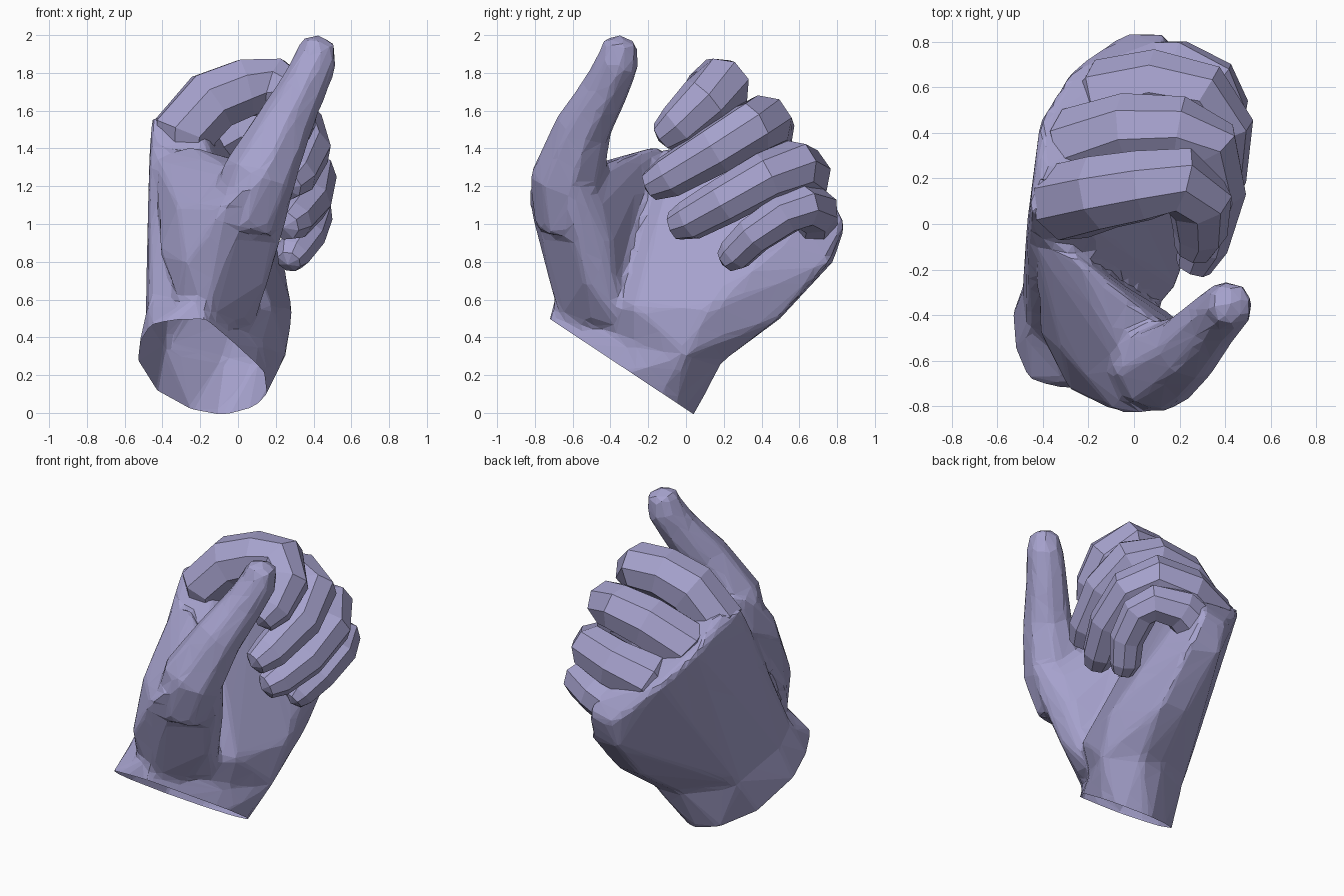
import bpy
import bmesh
import math
from mathutils import Vector

cube = bpy.data.objects.get("Cube")
if cube:
    bpy.data.objects.remove(cube, do_unlink=True)

# One flat colour for the whole hand
skin = bpy.data.materials.new("lavender_skin")
skin.use_nodes = True
colour = (0.38, 0.36, 0.61, 1.0)
skin.diffuse_color = colour
skin.node_tree.nodes["Principled BSDF"].inputs["Base Color"].default_value = colour


def add_object(name, bm):
    """Turn a bmesh into a flat-shaded object with the skin material."""
    bmesh.ops.recalc_face_normals(bm, faces=bm.faces[:])
    mesh = bpy.data.meshes.new(name)
    bm.to_mesh(mesh)
    bm.free()
    mesh.materials.append(skin)
    obj = bpy.data.objects.new(name, mesh)
    bpy.context.collection.objects.link(obj)
    return obj


def hull(bm, points):
    """Add a solid wrapped tightly around a few landmark points."""
    verts = [bm.verts.new(p) for p in points]
    result = bmesh.ops.convex_hull(bm, input=verts)
    loose = set(result["geom_interior"]) | set(result["geom_unused"])
    loose = [v for v in loose if isinstance(v, bmesh.types.BMVert)]
    bmesh.ops.delete(bm, geom=loose, context="VERTS")


def limb(bm, joints, sides=8):
    """Add a tapered tube through joints given as (x, y, z, radius)."""
    centres = [Vector(j[:3]) for j in joints]
    rings = []
    side = Vector((0, 0, 1))
    last = len(joints) - 1
    for i, joint in enumerate(joints):
        along = (centres[min(i + 1, last)] - centres[max(i - 1, 0)]).normalized()
        side = (side - along * side.dot(along)).normalized()
        other = along.cross(side)
        ring = []
        for k in range(sides):
            a = math.tau * (k + 0.5) / sides
            offset = side * math.cos(a) + other * math.sin(a)
            ring.append(bm.verts.new(centres[i] + offset * joint[3]))
        rings.append(ring)
    for low, high in zip(rings, rings[1:]):
        for k in range(sides):
            n = (k + 1) % sides
            bm.faces.new((low[k], low[n], high[n], high[k]))
    bm.faces.new(rings[0][::-1])
    # Rounded tip
    end = (centres[-1] - centres[-2]).normalized()
    tip = bm.verts.new(centres[-1] + end * joints[-1][3] * 0.4)
    for k in range(sides):
        bm.faces.new((rings[-1][k], rings[-1][(k + 1) % sides], tip))


# Slanted wrist rim, extended a little past its cutting plane
wrist_centre = Vector((0, .03, 0))
wrist_normal = Vector((0, -1, -1.51)).normalized()
rim_profile = [(-.52, .38), (-.46, .47), (-.15, .48), (.09, .26), (.11, .1),
               (.05, .03), (-.1, -.01), (-.25, .02), (-.43, .12), (-.53, .28)]
rim = [Vector((x, .03 - 1.51 * z, z)) + wrist_normal * d
       for x, z in rim_profile for d in (0, .1)]

# Wrist, palm and thumb mound as overlapping solids
wrist_top = [(.1, .19, .27), (-.08, .18, .28), (.26, 0, .31), (.12, -.28, .36),
             (-.47, -.45, .6), (-.2, -.69, .62), (-.49, -.3, .5), (-.39, 0, .35)]
knuckles = [(-.47, 0, 1.42), (-.46, .06, 1.57), (-.39, .22, 1.58),
            (-.41, .46, 1.42), (-.28, .67, 1.24), (-.1, .8, 1.04)]
outer_edge = [(.18, .48, .49), (0, .5, .5), (.18, .75, .79), (-.03, .78, .8),
              (.14, .84, 1), (-.02, .84, .98), (.1, .79, 1.1)]
heel = [(.29, .12, .55), (.25, .35, .75), (.18, -.28, .56)]
finger_base = [(.15, .72, 1.12), (.05, .52, 1.3), (-.08, .28, 1.46), (-.17, -.03, 1.46)]
mound = [(-.17, -.67, .5), (-.32, -.63, .6), (.02, -.5, .48), (.08, -.35, .46),
         (-.28, -.73, .8), (-.07, -.83, 1.1), (.08, -.83, 1.22), (-.32, -.55, 1.1),
         (-.43, -.25, 1.12), (-.43, -.1, 1.34), (.25, -.6, 1), (.31, -.6, 1.25),
         (.16, -.53, .7), (.17, -.4, .88), (.2, -.45, 1.1), (-.25, -.14, 1.42),
         (-.42, -.46, .85), (-.2, -.36, 1.33), (.02, -.43, 1.26)]

bm = bmesh.new()
hull(bm, rim + wrist_top)
hull(bm, wrist_top + knuckles + outer_edge + heel + finger_base)
hull(bm, mound)
# Raised thumb
limb(bm, [
    (.02, -.6, 1, .2), (.11, -.63, 1.25, .2), (.24, -.54, 1.52, .155),
    (.34, -.43, 1.71, .13), (.41, -.36, 1.86, .118), (.425, -.35, 1.965, .095)])
palm = add_object("palm_and_thumb", bm)

# Melt the solids into one skin, then reduce it to irregular facets
melt = palm.modifiers.new("melt", "REMESH")
melt.mode = "VOXEL"
melt.voxel_size = 0.025
soften = palm.modifiers.new("soften", "SMOOTH")
soften.factor = 0.5
soften.iterations = 5
facet = palm.modifiers.new("facet", "DECIMATE")
facet.ratio = 0.045
bpy.context.view_layer.update()
melted = bpy.data.meshes.new_from_object(
    palm.evaluated_get(bpy.context.evaluated_depsgraph_get()))
palm.modifiers.clear()
palm.data = melted

# Cut the wrist open
bm = bmesh.new()
bm.from_mesh(melted)
bmesh.ops.bisect_plane(bm, geom=bm.verts[:] + bm.edges[:] + bm.faces[:],
                       plane_co=wrist_centre, plane_no=wrist_normal, clear_outer=True)
for face in bm.faces:
    face.smooth = False
bm.to_mesh(melted)
bm.free()

# Four curled fingers, from knuckle to tip
fingers = {
    "index_finger": [
        (-.28, .14, 1.3, .15), (-.28, .1, 1.49, .18), (-.14, .14, 1.65, .175),
        (.04, .17, 1.72, .165), (.2, .19, 1.73, .155), (.29, .1, 1.65, .145),
        (.29, -.04, 1.52, .12), (.26, -.12, 1.46, .085)],
    "middle_finger": [
        (-.2, .3, 1.25, .15), (-.22, .35, 1.38, .18), (-.02, .41, 1.49, .17),
        (.2, .41, 1.53, .155), (.32, .35, 1.51, .145), (.36, .15, 1.39, .135),
        (.3, -.09, 1.25, .115), (.26, -.19, 1.2, .08)],
    "ring_finger": [
        (-.15, .5, 1.08, .15), (-.1, .56, 1.2, .175), (.1, .61, 1.26, .16),
        (.3, .57, 1.3, .145), (.39, .43, 1.25, .135), (.37, .2, 1.12, .125),
        (.29, .02, 1.02, .11), (.25, -.06, .99, .08)],
    "little_finger": [
        (0, .66, .98, .15), (.2, .68, 1.07, .13), (.35, .61, 1.09, .12),
        (.39, .52, 1.05, .115), (.36, .36, .94, .105), (.29, .26, .84, .095),
        (.27, .21, .8, .065)],
}
for name, joints in fingers.items():
    bm = bmesh.new()
    limb(bm, joints)
    add_object(name, bm)
